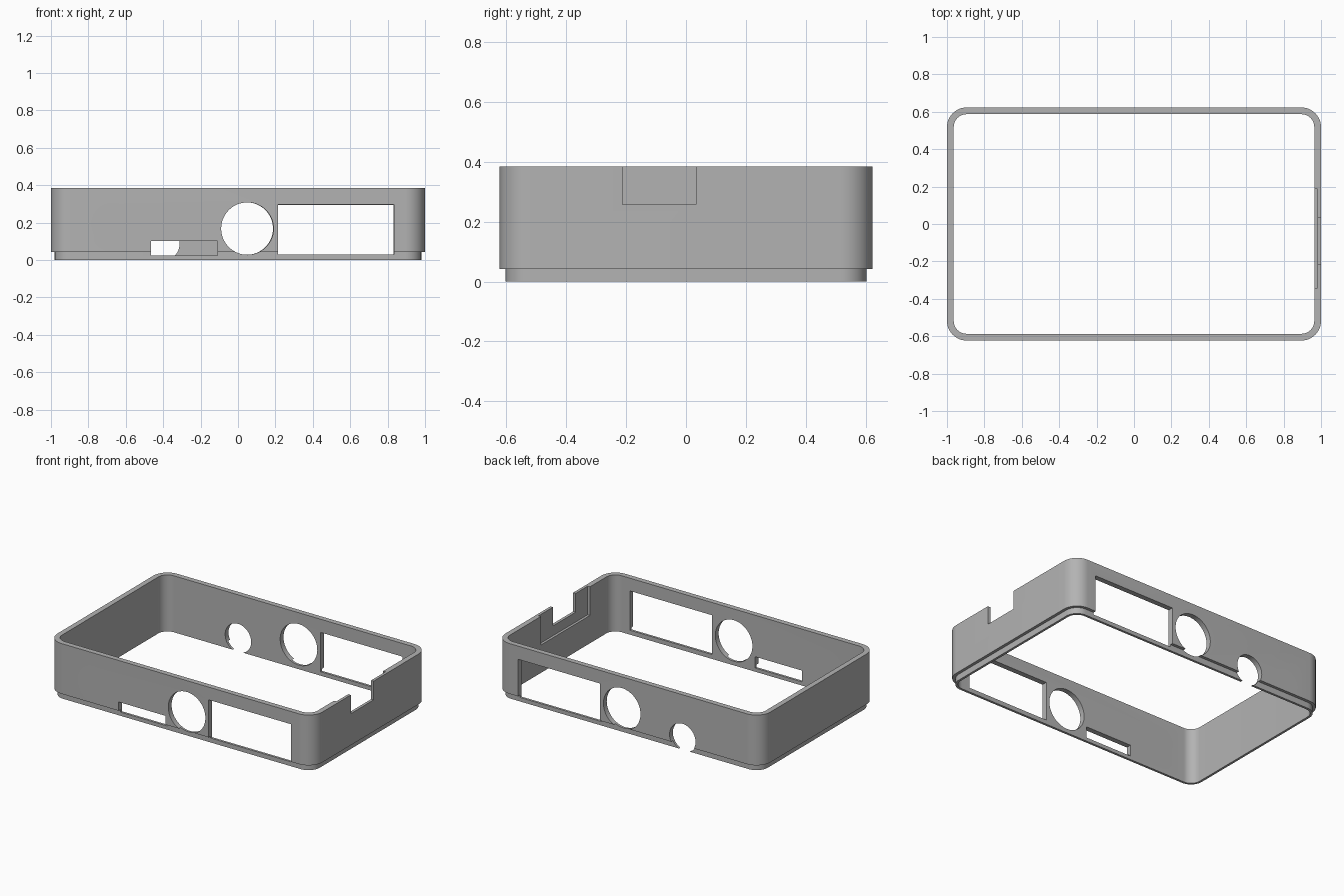
import bpy, bmesh, math

if "Cube" in bpy.data.objects:
    bpy.data.objects.remove(bpy.data.objects["Cube"], do_unlink=True)

HALF_X, HALF_Y, TOP = 1.0, 0.623, 0.385
CORNER, CORNER_STEPS = 0.105, 12

grey = bpy.data.materials.new("plain_grey")
grey.use_nodes = True
grey.diffuse_color = (0.45, 0.45, 0.45, 1)
grey.node_tree.nodes["Principled BSDF"].inputs["Base Color"].default_value = (0.45, 0.45, 0.45, 1)


def finish(name, bm):
    bmesh.ops.recalc_face_normals(bm, faces=bm.faces)
    mesh = bpy.data.meshes.new(name)
    bm.to_mesh(mesh)
    bm.free()
    mesh.materials.append(grey)
    obj = bpy.data.objects.new(name, mesh)
    bpy.context.collection.objects.link(obj)
    return obj


def rounded_outline(inset):
    """Rounded rectangle, inset from the outer wall, counterclockwise."""
    radius = CORNER - inset
    points = []
    for corner, (sx, sy) in enumerate([(1, 1), (-1, 1), (-1, -1), (1, -1)]):
        for i in range(CORNER_STEPS + 1):
            a = math.radians(90) * (corner + i / CORNER_STEPS)
            points.append((sx * (HALF_X - CORNER) + radius * math.cos(a),
                           sy * (HALF_Y - CORNER) + radius * math.sin(a)))
    return points


def frame(name, section):
    """Sweep a closed wall section of (inset, z) around the rounded rectangle."""
    bm = bmesh.new()
    rings = [[bm.verts.new((x, y, z)) for x, y in rounded_outline(inset)]
             for inset, z in section]
    for k, ring in enumerate(rings):
        after = rings[(k + 1) % len(rings)]
        for i in range(len(ring)):
            j = (i + 1) % len(ring)
            bm.faces.new((ring[i], ring[j], after[j], after[i]))
    return finish(name, bm)


def box_cutter(x0, x1, y0, y1, z0, z1):
    bm = bmesh.new()
    bmesh.ops.create_cube(bm, size=1)
    bmesh.ops.scale(bm, vec=(x1 - x0, y1 - y0, z1 - z0), verts=bm.verts)
    bmesh.ops.translate(bm, vec=((x0 + x1) / 2, (y0 + y1) / 2, (z0 + z1) / 2), verts=bm.verts)
    return finish("box_cutter", bm)


def round_cutter(x, z, radius, side):
    bm = bmesh.new()
    bmesh.ops.create_cone(bm, cap_ends=True, segments=64, radius1=radius,
                          radius2=radius, depth=0.2)
    for v in bm.verts:
        px, py, pz = v.co
        v.co = (x + px, side * HALF_Y + pz, z + py)
    return finish("round_cutter", bm)


def wall_box(x0, x1, z0, z1, side):
    return box_cutter(x0, x1, side * HALF_Y - 0.1, side * HALF_Y + 0.1, z0, z1)


# Wall with a stepped-in lip along the bottom
shell = frame("enclosure_frame", [(0.036, 0), (0.02, 0), (0.02, 0.042),
                                  (0, 0.042), (0, TOP), (0.036, TOP)])

FRONT, BACK = -1, 1
cutters = [
    # Front openings
    round_cutter(-0.645, 0.17, 0.127, FRONT),
    wall_box(-0.465, -0.11, 0.025, 0.102, FRONT),
    round_cutter(0.05, 0.168, 0.14, FRONT),
    wall_box(0.215, 0.835, 0.03, 0.298, FRONT),
    # Back openings; the small ones break through the bottom edge
    round_cutter(-0.695, 0.089, 0.098, BACK),
    round_cutter(-0.41, 0.089, 0.098, BACK),
    round_cutter(0.047, 0.168, 0.14, BACK),
    wall_box(0.213, 0.832, 0.027, 0.295, BACK),
    # Shallow inner pocket and open notch in the left end wall
    box_cutter(0.9, 0.981, -0.342, 0.187, 0.19, 0.5),
    box_cutter(0.9, 1.1, -0.213, 0.033, 0.257, 0.5),
]

bpy.ops.object.select_all(action='DESELECT')
bpy.context.view_layer.objects.active = shell
shell.select_set(True)
for cutter in cutters:
    cutter.hide_render = True
    mod = shell.modifiers.new("opening", 'BOOLEAN')
    mod.operation = 'DIFFERENCE'
    mod.solver = 'EXACT'
    mod.object = cutter
    bpy.ops.object.modifier_apply(modifier=mod.name)
    bpy.data.objects.remove(cutter, do_unlink=True)

bpy.ops.object.shade_smooth_by_angle(angle=math.radians(30))
